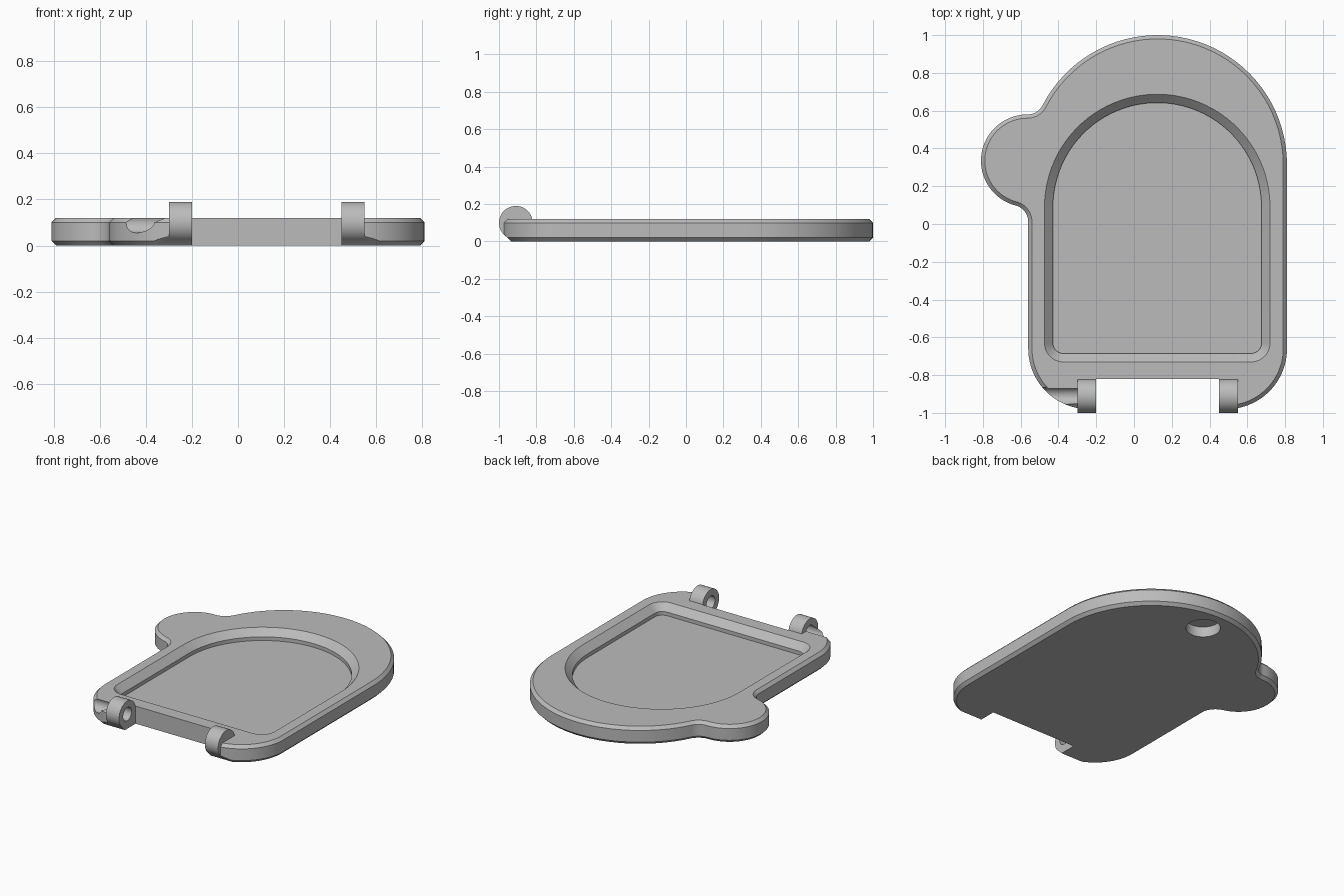
import bpy
import bmesh
from math import radians, degrees, cos, sin, pi, atan2, sqrt
from mathutils import Vector

cube = bpy.data.objects.get("Cube")
if cube:
    bpy.data.objects.remove(cube, do_unlink=True)

grey = bpy.data.materials.new("grey plastic")
grey.use_nodes = True
grey.diffuse_color = (0.5, 0.5, 0.5, 1)
grey.node_tree.nodes["Principled BSDF"].inputs["Base Color"].default_value = (0.5, 0.5, 0.5, 1)


def arc(center, radius, start, end):
    """Points along an arc; angles in degrees."""
    n = max(4, round(abs(end - start) / 4))
    return [(center[0] + radius * cos(radians(start + (end - start) * i / n)),
             center[1] + radius * sin(radians(start + (end - start) * i / n)))
            for i in range(n + 1)]


def heading(a, b):
    return degrees(atan2(b[1] - a[1], b[0] - a[0]))


def make_object(name, bm):
    bmesh.ops.recalc_face_normals(bm, faces=bm.faces)
    mesh = bpy.data.meshes.new(name)
    bm.to_mesh(mesh)
    bm.free()
    mesh.materials.append(grey)
    obj = bpy.data.objects.new(name, mesh)
    bpy.context.collection.objects.link(obj)
    return obj


def loft(outline, layers):
    """Stack an outline at several (height, inset) layers and cap both ends."""
    bm = bmesh.new()
    rings = [[bm.verts.new((x, y, z)) for x, y in outline(inset)] for z, inset in layers]
    count = len(rings[0])
    for low, high in zip(rings, rings[1:]):
        for i in range(count):
            j = (i + 1) % count
            bm.faces.new((low[i], low[j], high[j], high[i]))
    bm.faces.new(rings[0][::-1])
    bm.faces.new(rings[-1])
    return bm


def rod(name, x0, x1, y, z, radius):
    """Cylinder along x."""
    def section(_):
        return [(y + radius * cos(2 * pi * i / 48), z + radius * sin(2 * pi * i / 48))
                for i in range(48)]
    bm = loft(section, [(x0, 0), (x1, 0)])
    for v in bm.verts:
        v.co = Vector((v.co.z, v.co.x, v.co.y))
    return make_object(name, bm)


def combine(target, tool, operation):
    mod = target.modifiers.new(tool.name, 'BOOLEAN')
    mod.operation = operation
    mod.solver = 'EXACT'
    mod.object = tool
    bpy.context.view_layer.objects.active = target
    bpy.ops.object.modifier_apply(modifier=mod.name)
    bpy.data.objects.remove(tool, do_unlink=True)


# Plate outline: round head, one side ear with fillets, rounded lower corners
HEAD, HEAD_R = Vector((0.125, 0.315)), 0.685
EAR, EAR_R = Vector((-0.565, 0.335)), 0.245
FILLET, CORNER = 0.09, 0.32
LEFT, RIGHT, FRONT = -0.56, 0.81, -0.98

span = HEAD - EAR
reach = EAR_R + FILLET
along = (reach ** 2 - (HEAD_R + FILLET) ** 2 + span.length_squared) / (2 * span.length)
u = span.normalized()
upper = EAR + u * along + Vector((-u.y, u.x)) * sqrt(reach ** 2 - along ** 2)
lower = Vector((LEFT - FILLET, EAR.y - sqrt(reach ** 2 - (LEFT - FILLET - EAR.x) ** 2)))


def plate_outline(d):
    return (arc(HEAD, HEAD_R - d, 0, heading(HEAD, upper))
            + arc(upper, FILLET + d, heading(upper, HEAD), heading(upper, EAR))
            + arc(EAR, EAR_R - d, heading(EAR, upper), heading(EAR, lower) + 360)
            + arc(lower, FILLET + d, heading(lower, EAR), 0)
            + arc((LEFT + CORNER, FRONT + CORNER), CORNER - d, 180, 270)
            + arc((RIGHT - CORNER, FRONT + CORNER), CORNER - d, 270, 360))


bm = loft(plate_outline, [(0, 0.02), (0.02, 0), (0.1, 0), (0.12, 0.02)])
# Slanted underside at the hinge end
cut = bmesh.ops.bisect_plane(bm, geom=bm.verts[:] + bm.edges[:] + bm.faces[:],
                             plane_co=(0, -0.935, 0), plane_no=(0, -1, -1), clear_outer=True)
bmesh.ops.holes_fill(bm, edges=[e for e in bm.edges if e.is_boundary], sides=0)
plate = make_object("hinged_plate", bm)


# Recess with sloped rim and short upright wall
def recess_outline(d):
    return (arc((0.123, 0.09), 0.597 - d, 0, 180)
            + arc((-0.374, -0.63), 0.1 - d, 180, 270)
            + arc((0.62, -0.63), 0.1 - d, 270, 360))


recess = make_object("recess_cutter", loft(
    recess_outline, [(0.05, 0.045), (0.075, 0.045), (0.12, 0), (0.15, 0)]))
combine(plate, recess, 'DIFFERENCE')

# Round blind pocket under the head
pocket = make_object("pocket_cutter", loft(
    lambda d: arc((0.125, 0.815), 0.107, 0, 360)[:-1], [(-0.05, 0), (0.07, 0)]))
combine(plate, pocket, 'DIFFERENCE')

# Gap between the hinge knuckles
gap = make_object("gap_cutter", loft(
    lambda d: [(-0.2, -1.2), (0.45, -1.2), (0.45, -0.82), (-0.2, -0.82)],
    [(-0.1, 0), (0.3, 0)]))
combine(plate, gap, 'DIFFERENCE')

# Hinge knuckles, then the pin bores; the left bore runs out through the edge
for x in (-0.3, 0.45):
    combine(plate, rod("knuckle", x, x + 0.1, -0.91, 0.1, 0.09), 'UNION')
for x0, x1 in ((-0.7, -0.12), (0.38, 0.55)):
    combine(plate, rod("bore_cutter", x0, x1, -0.91, 0.1, 0.045), 'DIFFERENCE')

plate.select_set(True)
bpy.context.view_layer.objects.active = plate
bpy.ops.object.shade_smooth_by_angle(angle=radians(30))
